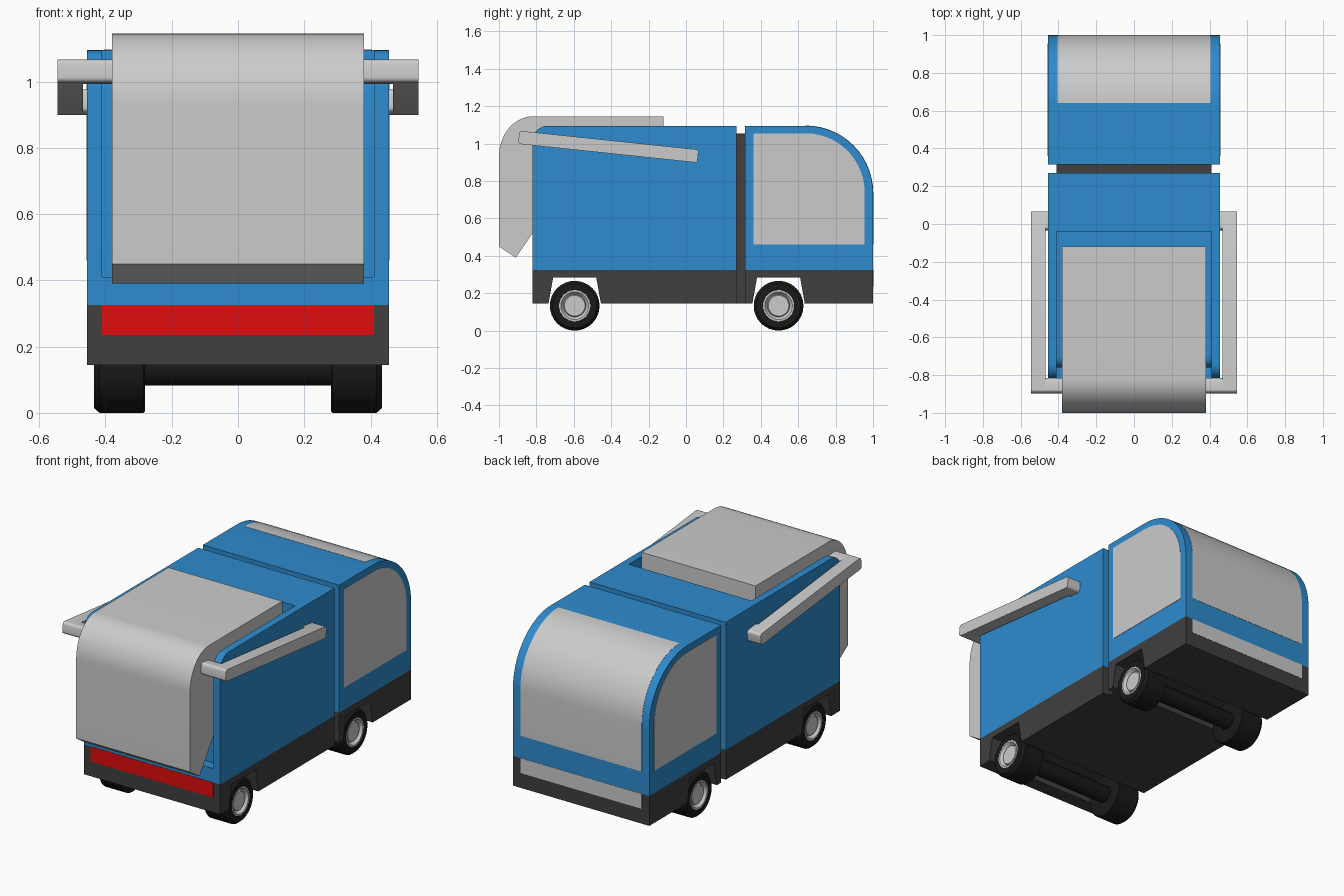
import bpy, bmesh, math

if "Cube" in bpy.data.objects:
    bpy.data.objects.remove(bpy.data.objects["Cube"])


def material(name, rgb):
    m = bpy.data.materials.new(name)
    m.diffuse_color = (*rgb, 1)
    m.use_nodes = True
    m.node_tree.nodes["Principled BSDF"].inputs["Base Color"].default_value = m.diffuse_color
    return m


BLUE = material("blue_paint", (0.027, 0.26, 0.62))
DARK = material("dark_plastic", (0.05, 0.05, 0.05))
RUBBER = material("rubber", (0.01, 0.01, 0.01))
RED = material("red_lamp", (0.75, 0.004, 0.004))


def smooth(ob):
    ob.data.polygons.foreach_set("use_smooth", [True] * len(ob.data.polygons))
    ob.data.set_sharp_from_angle(angle=math.radians(30))


def finish(name, bm, mat=None):
    bmesh.ops.recalc_face_normals(bm, faces=bm.faces[:])
    me = bpy.data.meshes.new(name)
    bm.to_mesh(me)
    bm.free()
    ob = bpy.data.objects.new(name, me)
    bpy.context.collection.objects.link(ob)
    if mat:
        me.materials.append(mat)
    smooth(ob)
    return ob


def arc(cy, cz, ry, rz, a0, a1, n=14):
    steps = [math.radians(a0 + (a1 - a0) * i / n) for i in range(n + 1)]
    return [(cy + ry * math.cos(a), cz + rz * math.sin(a)) for a in steps]


def extrude_x(name, profile, x0, x1, mat=None):
    """Sweep a (y, z) outline from x0 to x1."""
    bm = bmesh.new()
    a = [bm.verts.new((x0, y, z)) for y, z in profile]
    b = [bm.verts.new((x1, y, z)) for y, z in profile]
    bm.faces.new(a)
    bm.faces.new(b[::-1])
    n = len(profile)
    for i in range(n):
        j = (i + 1) % n
        bm.faces.new((a[i], b[i], b[j], a[j]))
    return finish(name, bm, mat)


def rect(y0, y1, z0, z1):
    return [(y0, z0), (y1, z0), (y1, z1), (y0, z1)]


def lathe_x(name, profile, y, z, side, mat=None, n=32):
    """Revolve (x, radius) points around an axis parallel to x."""
    bm = bmesh.new()
    rings = []
    for x, r in profile:
        rings.append([bm.verts.new((side * x, y + r * math.cos(t), z + r * math.sin(t)))
                      for t in [2 * math.pi * k / n for k in range(n)]])
    for p, q in zip(rings, rings[1:]):
        for k in range(n):
            bm.faces.new((p[k], p[k - 1], q[k - 1], q[k]))
    bm.faces.new(rings[0])
    bm.faces.new(rings[-1])
    return finish(name, bm, mat)


# container body with a shallow track where the hopper slides
body = extrude_x("container_body", [(0.27, 0.325), (0.27, 1.095)]
                 + arc(-0.74, 1.015, 0.08, 0.08, 90, 180, 8) + [(-0.82, 0.325)],
                 -0.455, 0.455, BLUE)
inner = [(-0.04, 1.035)] + arc(-0.70, 0.975, 0.06, 0.06, 90, 180, 6)
cutter = extrude_x("track_cutter", [(-0.04, 1.3)] + inner
                   + [(-0.76, 0.41), (-1.2, 0.41), (-1.2, 1.3)], -0.41, 0.41, BLUE)
cutter.hide_render = True
mod = body.modifiers.new("track", "BOOLEAN")
mod.operation, mod.solver, mod.object = "DIFFERENCE", "EXACT", cutter
bpy.context.view_layer.objects.active = body
bpy.ops.object.modifier_apply(modifier="track")
bpy.data.objects.remove(cutter)
smooth(body)

# curved hopper wrapping over the roof and tail
extrude_x("hopper", [(-0.12, 1.145)] + arc(-0.82, 0.93, 0.18, 0.215, 90, 180)
          + [(-1, 0.45), (-0.91, 0.39), (-0.762, 0.605)]
          + arc(-0.70, 0.975, 0.062, 0.062, 180, 90, 6) + [(-0.12, 1.037)], -0.38, 0.38)

# cab shell
extrude_x("cab", [(0.315, 0.325), (1, 0.325)] + arc(0.64, 0.735, 0.36, 0.36, 0, 90)
          + [(0.315, 1.095)], -0.455, 0.455, BLUE)

# windscreen bent over the cab front
extrude_x("windscreen", [(1.0015, 0.46)] + arc(0.64, 0.735, 0.3615, 0.3615, 0, 90)
          + arc(0.64, 0.735, 0.35, 0.35, 90, 0) + [(0.99, 0.46)], -0.405, 0.405)

# lamp strips at both ends
extrude_x("tail_lamp", rect(-0.822, -0.80, 0.235, 0.325), -0.41, 0.41, RED)
extrude_x("head_lamp", rect(0.98, 1.0015, 0.235, 0.325), -0.405, 0.405)


# chassis halves with wheel arches, and the narrow joint between cab and body
def chassis(name, y0, y1, c):
    extrude_x(name, [(y0, 0.145), (c - 0.14, 0.145), (c - 0.115, 0.285), (c + 0.115, 0.285),
                     (c + 0.14, 0.145), (y1, 0.145), (y1, 0.325), (y0, 0.325)],
              -0.455, 0.455, DARK)


chassis("rear_chassis", -0.82, 0.27, -0.595)
chassis("cab_chassis", 0.315, 1.0, 0.495)
extrude_x("cab_joint", rect(0.26, 0.325, 0.145, 1.055), -0.41, 0.41, DARK)

# axles
for name, y in (("rear", -0.595), ("cab", 0.495)):
    lathe_x(name + "_axle", [(-0.29, 0.05), (0.29, 0.05)], y, 0.133, 1, RUBBER, 20)

for side, label in ((-1, "left"), (1, "right")):
    # side windows
    extrude_x(label + "_window", [(0.36, 0.46), (0.955, 0.46)]
              + arc(0.64, 0.74, 0.315, 0.315, 0, 90) + [(0.36, 1.055)],
              side * 0.44, side * 0.457)

    # wheels with hub caps
    for name, y in (("rear", -0.595), ("cab", 0.495)):
        lathe_x(f"{name}_{label}_tyre", [(0.28, 0.09), (0.28, 0.128), (0.285, 0.133),
                (0.418, 0.133), (0.435, 0.118), (0.435, 0.085), (0.41, 0.08)],
                y, 0.133, side, RUBBER)
        lathe_x(f"{name}_{label}_hub", [(0.40, 0.084), (0.435, 0.084), (0.435, 0.074),
                (0.415, 0.06), (0.425, 0.055)], y, 0.133, side)

    # lifting arm: sloped bar, with ends turned in to the body and hopper
    d = (math.cos(math.radians(-6)), math.sin(math.radians(-6)))

    def bar(part, s0, s1, x0, x1, c=0.015, h=0.035):
        pts = []
        for cs, ct, a0 in ((s1 - c, h - c, 0), (s0 + c, h - c, 90),
                           (s0 + c, c - h, 180), (s1 - c, c - h, 270)):
            pts += arc(cs, ct, c, c, a0, a0 + 90, 4)
        world = [(-0.415 + s * d[0] - t * d[1], 0.983 + s * d[1] + t * d[0]) for s, t in pts]
        extrude_x(f"{label}_{part}", world, side * x0, side * x1)

    bar("lift_arm", -0.482, 0.482, 0.468, 0.545)
    bar("arm_hopper_end", -0.482, -0.405, 0.37, 0.47)
    bar("arm_pivot_end", 0.385, 0.482, 0.45, 0.47)
